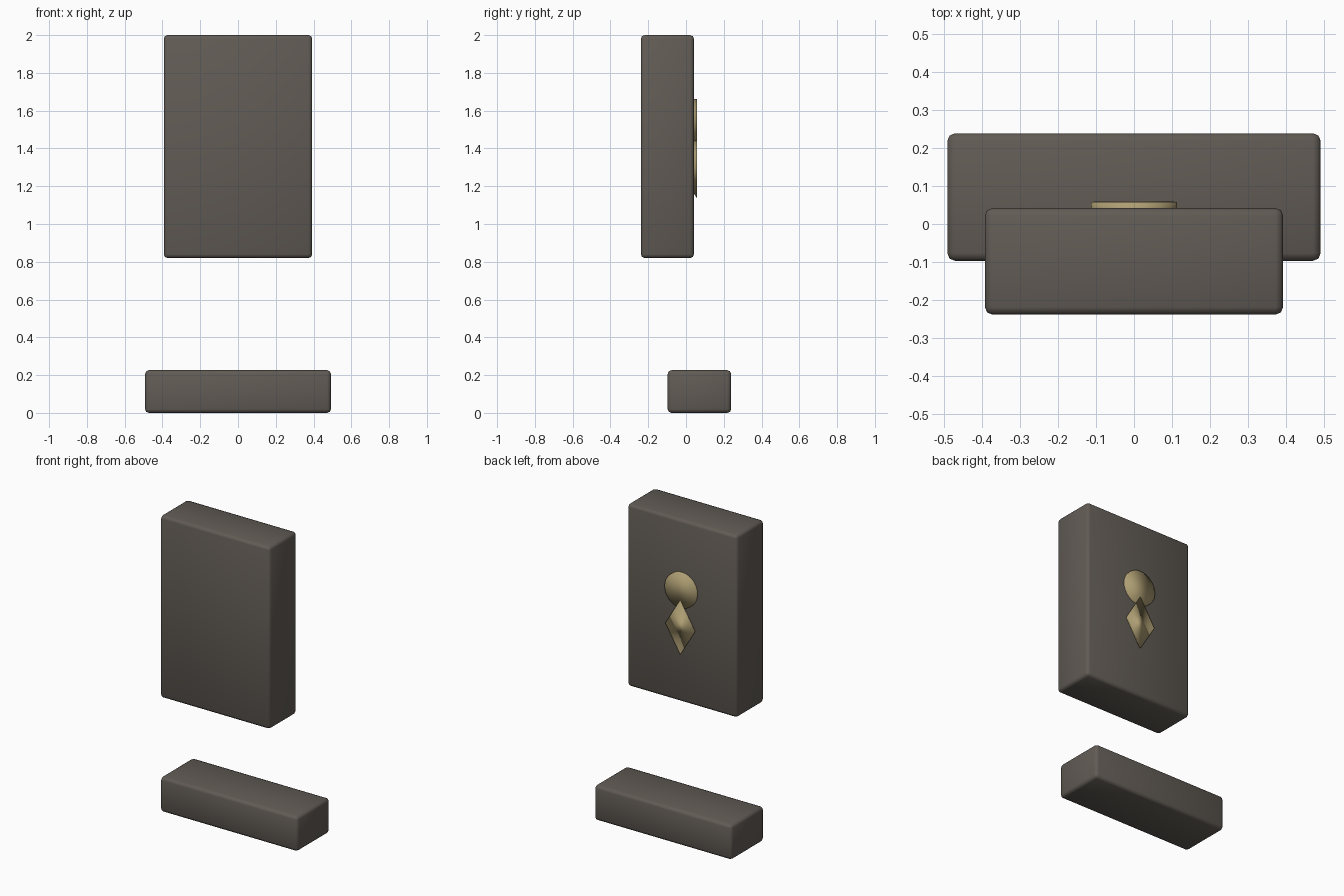
import bpy
import math

if "Cube" in bpy.data.objects:
    bpy.data.objects.remove(bpy.data.objects["Cube"])


def material(name, color):
    mat = bpy.data.materials.new(name)
    mat.diffuse_color = (*color, 1.0)
    mat.use_nodes = True
    mat.node_tree.nodes["Principled BSDF"].inputs["Base Color"].default_value = mat.diffuse_color
    return mat


STONE = material("dark_stone", (0.12, 0.105, 0.09))
BRASS = material("brass", (0.42, 0.34, 0.17))


def finish(name, mat):
    obj = bpy.context.object
    obj.name = name
    obj.data.materials.append(mat)
    bpy.ops.object.transform_apply(location=False, rotation=True, scale=True)
    bpy.ops.object.shade_smooth()
    return obj


def block(name, low, high):
    """Box between two corners with softly rounded edges."""
    center = [(a + b) / 2 for a, b in zip(low, high)]
    bpy.ops.mesh.primitive_cube_add(size=1, location=center)
    bpy.context.object.scale = [b - a for a, b in zip(low, high)]
    obj = finish(name, STONE)
    bevel = obj.modifiers.new("rounded_edges", 'BEVEL')
    bevel.width = 0.02
    bevel.segments = 2
    return obj


# Low block and the floating upright slab above it
block("base_block", (-0.492, -0.097, 0.0), (0.492, 0.239, 0.226))
block("upright_slab", (-0.393, -0.239, 0.82), (0.393, 0.042, 2.0))

# Round top of the keyhole ornament on the back of the slab
bpy.ops.mesh.primitive_cylinder_add(
    vertices=32, radius=0.113, depth=0.038, location=(0, 0.039, 1.55),
    rotation=(math.pi / 2, 0, 0))
finish("keyhole_disc", BRASS)

# Diamond below: four-sided cone, wide end outward, point sunk in the slab
bpy.ops.mesh.primitive_cone_add(
    vertices=4, radius1=1, radius2=0, depth=0.12, location=(0, -0.001, 1.312),
    rotation=(math.pi / 2, 0, 0))
bpy.context.object.scale = (0.107, 0.177, 1)
finish("keyhole_diamond", BRASS)
